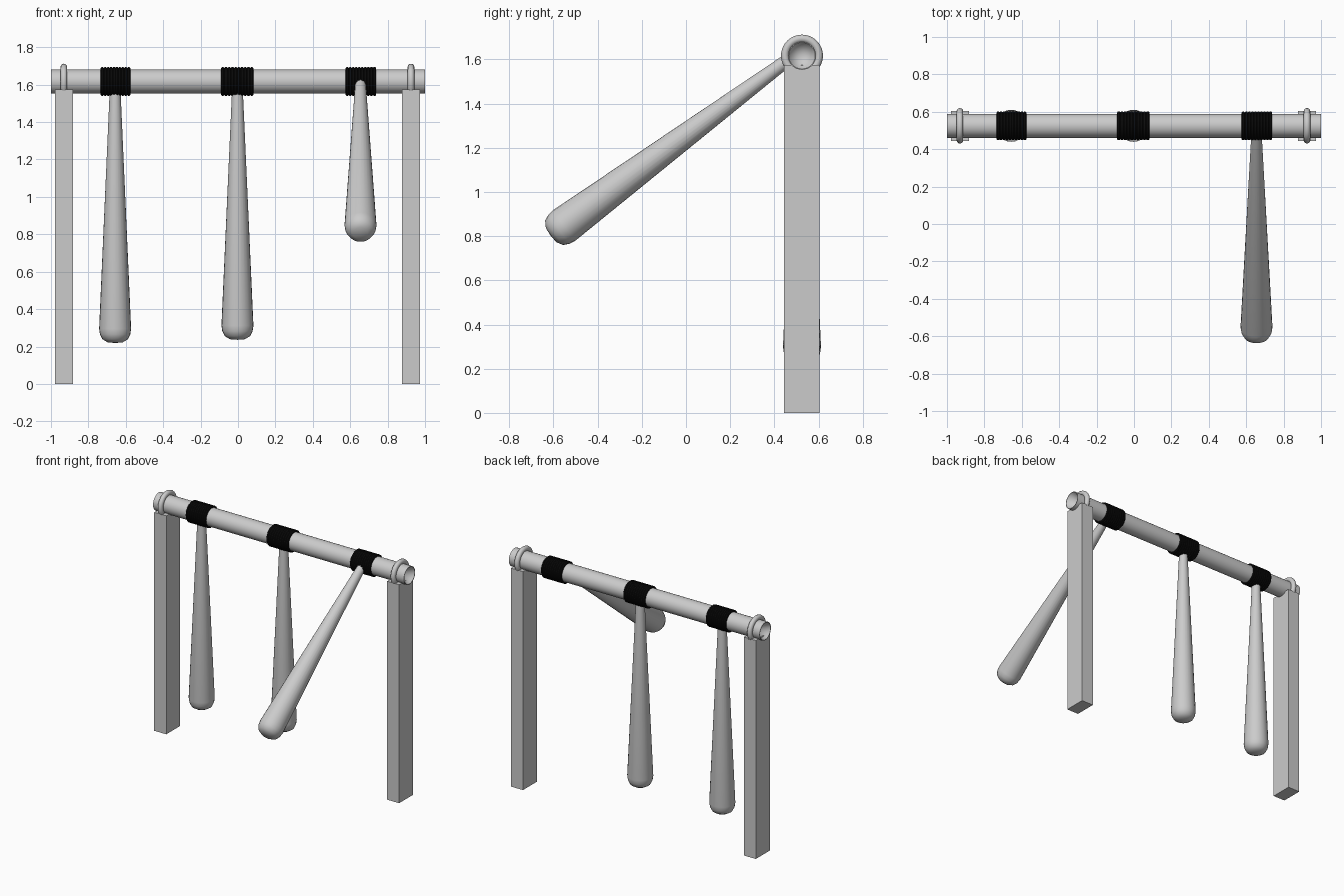
import bpy, bmesh, math
from mathutils import Matrix, Vector

if "Cube" in bpy.data.objects:
    bpy.data.objects.remove(bpy.data.objects["Cube"])

Y, Z = 0.525, 1.617          # beam axis
BEAM_R = 0.064

black = bpy.data.materials.new("black_wrap")
black.diffuse_color = (0.004, 0.004, 0.004, 1)
black.use_nodes = True
black.node_tree.nodes["Principled BSDF"].inputs["Base Color"].default_value = black.diffuse_color


def lathe(name, profile, matrix, sides=32, angle=40, mat=None):
    """Spin a (radius, height) profile about local z, then place it."""
    bm = bmesh.new()
    vs = [bm.verts.new((r, 0, h)) for r, h in profile]
    edges = [bm.edges.new(p) for p in zip(vs, vs[1:])]
    bmesh.ops.spin(bm, geom=vs + edges, cent=(0, 0, 0), axis=(0, 0, 1),
                   angle=math.tau, steps=sides)
    bmesh.ops.remove_doubles(bm, verts=bm.verts, dist=1e-5)
    bmesh.ops.recalc_face_normals(bm, faces=bm.faces)
    me = bpy.data.meshes.new(name)
    bm.to_mesh(me)
    bm.free()
    ob = bpy.data.objects.new(name, me)
    bpy.context.collection.objects.link(ob)
    ob.matrix_world = matrix
    if mat:
        me.materials.append(mat)
    smooth(ob, angle)
    return ob


def smooth(ob, angle):
    bpy.ops.object.select_all(action='DESELECT')
    bpy.context.view_layer.objects.active = ob
    ob.select_set(True)
    bpy.ops.object.shade_smooth_by_angle(angle=math.radians(angle))


along_x = Matrix.Rotation(math.pi / 2, 4, 'Y')

# Horizontal beam with conical hollows in both ends
lathe("beam", [(0, -0.9), (0.06, -1), (BEAM_R, -1), (BEAM_R, 1), (0.06, 1), (0, 0.9)],
      Matrix.Translation((0, Y, Z)) @ along_x)

# Posts, each with a ring holding the beam
for side, x in (("left", -0.931), ("right", 0.925)):
    bpy.ops.mesh.primitive_cube_add(size=1, location=(x, 0.524, 0.787))
    post = bpy.context.object
    post.name = side + "_post"
    post.scale = (0.096, 0.159, 1.574)
    bpy.ops.mesh.primitive_torus_add(location=(x, Y, Z), rotation=(0, math.pi / 2, 0),
                                     major_radius=0.077, minor_radius=0.018,
                                     major_segments=40, minor_segments=12)
    ring = bpy.context.object
    ring.name = side + "_beam_ring"
    smooth(ring, 60)

# Ridged black wraps around the beam
for name, x, half in (("left", -0.655, 0.079), ("middle", -0.004, 0.086), ("right", 0.657, 0.081)):
    n = 10
    profile = [(BEAM_R - 0.004, -half)]
    for i in range(n):
        a = -half + 2 * half * i / n
        w = 2 * half / n
        profile += [(0.072, a), (0.0765, a + w * 0.25), (0.0765, a + w * 0.75)]
    profile += [(0.072, half), (BEAM_R - 0.004, half)]
    lathe(name + "_wrap", profile, Matrix.Translation((x, Y, Z)) @ along_x, 32, 30, black)


# Tapered clubs: two hang straight, one swings forward
def club(name, wide_end, top):
    axis = Vector(top) - Vector(wide_end)
    length = axis.length
    profile = [(0, -0.076), (0.04, -0.073), (0.068, -0.056), (0.081, -0.03),
               (0.0855, 0), (0.028, length), (0, length)]
    turn = axis.to_track_quat('Z', 'X').to_matrix().to_4x4()
    lathe(name, profile, Matrix.Translation(wide_end) @ turn, 24, 50)


club("left_club", (-0.657, Y, 0.295), (-0.657, Y, 1.59))
club("middle_club", (-0.003, Y, 0.312), (-0.003, Y, 1.59))
club("right_swung_club", (0.655, -0.552, 0.848), (0.655, 0.475, 1.608))
